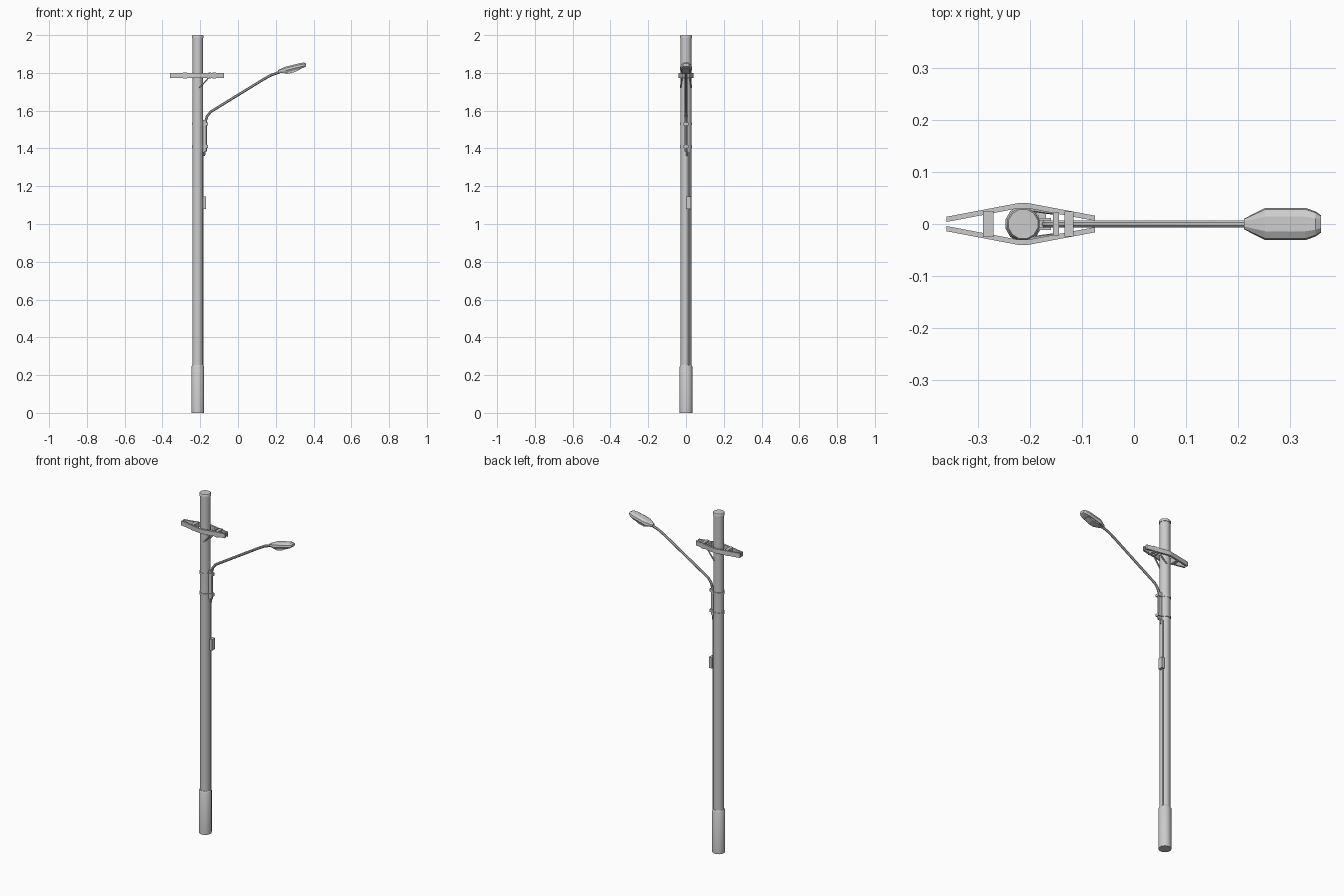
import bpy, bmesh, math
from mathutils import Vector

if "Cube" in bpy.data.objects:
    bpy.data.objects.remove(bpy.data.objects["Cube"])

PX = -0.213  # pole axis


def mesh_object(name, bm, smooth=False):
    bmesh.ops.recalc_face_normals(bm, faces=bm.faces)
    me = bpy.data.meshes.new(name)
    bm.to_mesh(me)
    bm.free()
    ob = bpy.data.objects.new(name, me)
    bpy.context.collection.objects.link(ob)
    if smooth:
        bpy.ops.object.select_all(action='DESELECT')
        ob.select_set(True)
        bpy.context.view_layer.objects.active = ob
        bpy.ops.object.shade_smooth_by_angle(angle=math.radians(40))
    return ob


def loft(name, rings, smooth=False):
    bm = bmesh.new()
    vs = [[bm.verts.new(p) for p in r] for r in rings]
    n = len(vs[0])
    for a, b in zip(vs, vs[1:]):
        for i in range(n):
            bm.faces.new((a[i], a[(i + 1) % n], b[(i + 1) % n], b[i]))
    bm.faces.new(vs[0])
    bm.faces.new(vs[-1])
    return mesh_object(name, bm, smooth)


def lathe(name, profile, x=PX, y=0, sides=12):
    rings = [[(x + r * math.cos((i + .5) * math.tau / sides),
               y + r * math.sin((i + .5) * math.tau / sides), z)
              for i in range(sides)] for r, z in profile]
    return loft(name, rings, True)


def box(name, lo, hi):
    rings = [[(lo[0], lo[1], z), (hi[0], lo[1], z), (hi[0], hi[1], z), (lo[0], hi[1], z)]
             for z in (lo[2], hi[2])]
    return loft(name, rings)


def tube(name, pts, r, sides=8):
    # round bar through points, cut square to the averaged direction
    pts = [Vector(p) for p in pts]
    rings = []
    for i, p in enumerate(pts):
        d = (pts[min(i + 1, len(pts) - 1)] - pts[max(i - 1, 0)]).normalized()
        side = d.cross(Vector((0, 1, 0))).normalized()
        up = side.cross(d)
        rings.append([p + r * (side * math.cos((k + .5) * math.tau / sides)
                               + up * math.sin((k + .5) * math.tau / sides))
                      for k in range(sides)])
    return loft(name, rings, True)


# Pole with sleeve at the foot and rim at the top
lathe("pole", [(0.029, 0.24), (0.029, 1.985)])
lathe("base_sleeve", [(0.035, 0), (0.035, 0.245), (0.030, 0.254)])
lathe("pole_cap", [(0.032, 1.984), (0.032, 1.996), (0.029, 2.0)])

# Crossarm: two bent bars, front and back
for s, side in ((-1, "front"), (1, "back")):
    bends = [(-0.36, 0.004), (PX - 0.01, 0.030), (PX + 0.01, 0.030), (-0.075, 0.006)]
    rings = [[(x, s * y, 1.773), (x, s * (y + 0.010), 1.773),
              (x, s * (y + 0.010), 1.799), (x, s * y, 1.799)] for x, y in bends]
    loft("crossarm_bar_" + side, rings)
    # Diagonal brace down to the pole
    tube("crossarm_brace_" + side,
         [(-0.155, s * 0.022, 1.776), (-0.172, s * 0.024, 1.755), (-0.203, s * 0.029, 1.722)],
         0.004, 6)

# Spacers tying the bars together
for i, (x, w, h) in enumerate(((-0.28, 0.020, 0.025), (-0.15, 0.012, 0.022), (-0.125, 0.018, 0.024))):
    box(f"crossarm_spacer_{i}", (x - w / 2, -h, 1.769), (x + w / 2, h, 1.803))

# Clamp bands, with lugs round the lamp arm
for i, z in enumerate((1.41, 1.53)):
    lathe(f"clamp_band_{i}", [(0.032, z - 0.007), (0.032, z + 0.007)])
    box(f"clamp_lug_{i}", (-0.187, -0.012, z - 0.008), (-0.160, 0.012, z + 0.008))
box("arm_bracket", (-0.187, -0.008, 1.385), (-0.174, 0.008, 1.55))

# Lamp arm
tube("lamp_arm", [(-0.171, 0, 1.385), (-0.171, 0, 1.545), (-0.164, 0, 1.57), (-0.145, 0, 1.594),
                  (0.14, 0, 1.769), (0.175, 0, 1.788), (0.225, 0, 1.806)], 0.0075)
tube("arm_cable_end", [(-0.178, 0.004, 1.36), (-0.176, 0.004, 1.40)], 0.005, 6)

# Lamp head: sections of (x, half width, bottom, rim, top)
sections = [(0.211, 0.010, 1.800, 1.807, 1.815), (0.252, 0.031, 1.801, 1.813, 1.833),
            (0.330, 0.031, 1.821, 1.832, 1.852), (0.349, 0.024, 1.828, 1.837, 1.855),
            (0.359, 0.017, 1.834, 1.840, 1.850)]
loft("lamp_head", [[(x, -w * .8, b), (x, w * .8, b), (x, w, m), (x, w * .9, m + (t - m) * .6),
                    (x, w * .45, t), (x, -w * .45, t), (x, -w * .9, m + (t - m) * .6), (x, -w, m)]
                   for x, w, b, m, t in sections])
# Lens below the head
loft("lamp_lens", [[(x, -w, b), (x, w, b), (x, w, t), (x, -w, t)] for x, w, b, t in
                   ((0.240, 0.013, 1.799, 1.806), (0.262, 0.021, 1.795, 1.815),
                    (0.300, 0.021, 1.804, 1.824), (0.328, 0.015, 1.818, 1.828))])

# Conduit and junction box
tube("conduit", [(-0.186, 0.014, 0.25), (-0.186, 0.014, 1.38)], 0.004, 6)
box("junction_box", (-0.188, -0.001, 1.08), (-0.169, 0.027, 1.145))
